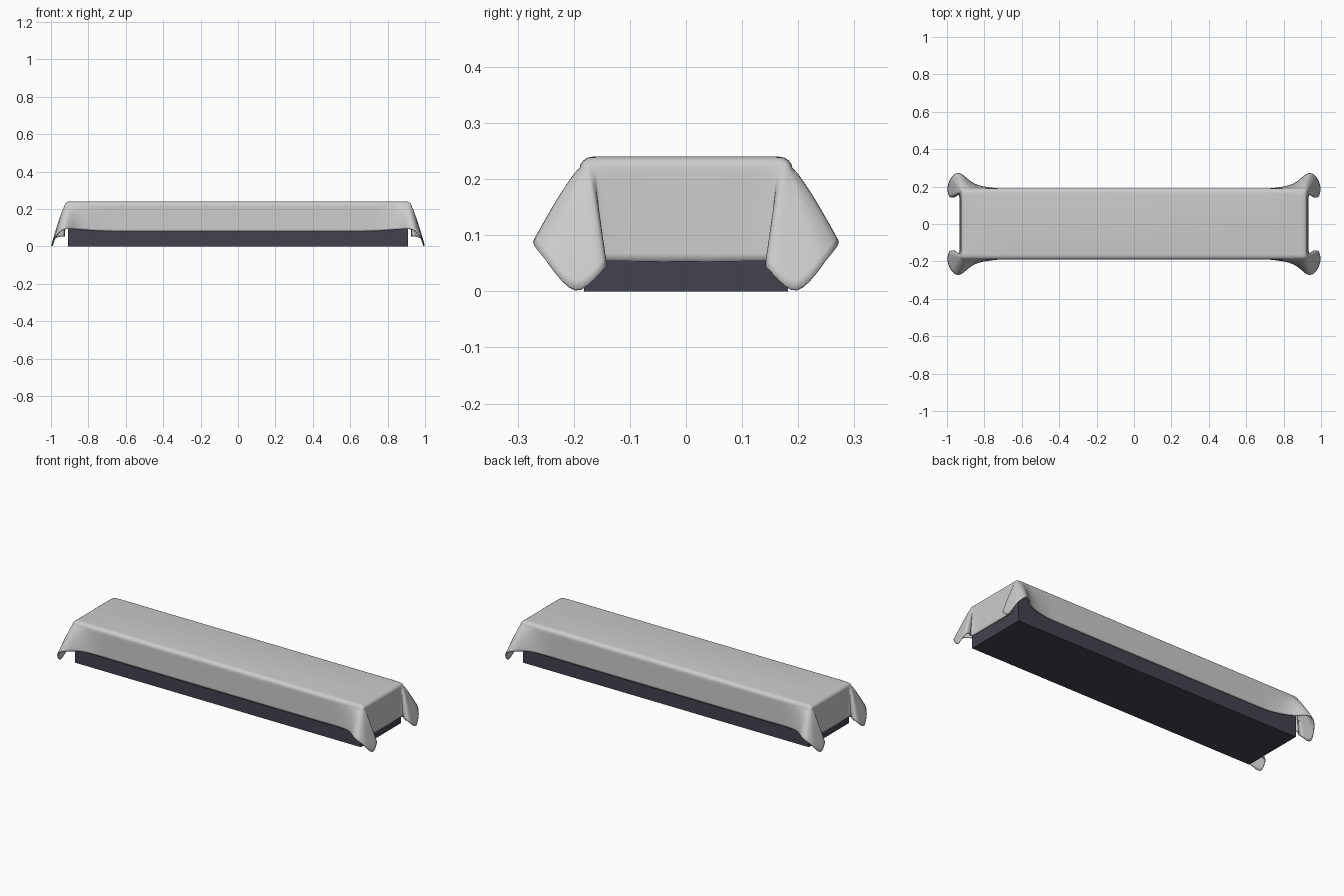
import bpy, bmesh
from mathutils import Vector

if "Cube" in bpy.data.objects:
    bpy.data.objects.remove(bpy.data.objects["Cube"])


def spline(points, steps):
    """Catmull-Rom curve through the points."""
    pts = [Vector(p) for p in points]
    out = []
    for i in range(len(pts) - 1):
        a, b = pts[max(i - 1, 0)], pts[i]
        c, d = pts[i + 1], pts[min(i + 2, len(pts) - 1)]
        for k in range(steps):
            t = k / steps
            out.append(0.5 * (2 * b + (c - a) * t + (2 * a - 5 * b + 4 * c - d) * t * t
                              + (3 * b - a - 3 * c + d) * t ** 3))
    return out + [pts[-1]]


# Dark table block under the cloth
bpy.ops.mesh.primitive_cube_add(size=1, location=(0, 0, 0.114))
block = bpy.context.object
block.name = "table_block"
block.scale = (1.82, 0.364, 0.228)
bpy.ops.object.transform_apply(location=True, scale=True)
mat = bpy.data.materials.new("dark_block")
mat.diffuse_color = (0.055, 0.055, 0.08, 1)
mat.use_nodes = True
mat.node_tree.nodes["Principled BSDF"].inputs["Base Color"].default_value = mat.diffuse_color
block.data.materials.append(mat)

# One quarter of the cloth: shoulder line and hem, from front middle to end middle
shoulder = [(0, .189, .221), (.6, .189, .221), (.74, .189, .221), (.84, .189, .221),
            (.90, .189, .221), (.918, .186, .221), (.924, .182, .221), (.926, .176, .221),
            (.926, .168, .221), (.926, .155, .221), (.926, .12, .221), (.926, .06, .221),
            (.926, 0, .221)]
hem = [(0, .190, .081), (.6, .190, .081), (.74, .192, .083), (.85, .215, .091),
       (.93, .271, .092), (.974, .252, .058), (.997, .198, .003), (.988, .148, .038),
       (.960, .142, .050), (.938, .156, .054), (.932, .115, .054), (.933, .06, .053),
       (.933, 0, .053)]
top_line, hem_line = spline(shoulder, 5), spline(hem, 5)

# Rounded edge above the shoulder, then the hanging drape
rows = []
for inset, z in ((.024, .240), (.014, .2385), (.006, .233), (.0015, .2275)):
    rows.append([Vector((p.x - inset * min(1, p.x / .9), p.y - inset * min(1, p.y / .17), z))
                 for p in top_line])
for k in range(13):
    t = k / 12
    f = t ** 0.85
    rows.append([Vector((s.x + (h.x - s.x) * f, s.y + (h.y - s.y) * f, s.z + (h.z - s.z) * t))
                 for s, h in zip(top_line, hem_line)])

bm = bmesh.new()
grid = [[bm.verts.new(p) for p in row] for row in rows]
for a, b in zip(grid, grid[1:]):
    for i in range(len(a) - 1):
        bm.faces.new((a[i], a[i + 1], b[i + 1], b[i]))
bm.faces.new([bm.verts.new((0, 0, .240))] + grid[0])
bmesh.ops.recalc_face_normals(bm, faces=bm.faces)
bm.normal_update()
if max(bm.faces, key=lambda f: f.calc_area()).normal.z < 0:
    bmesh.ops.reverse_faces(bm, faces=bm.faces)
mesh = bpy.data.meshes.new("tablecloth")
bm.to_mesh(mesh)
bm.free()
cloth = bpy.data.objects.new("tablecloth", mesh)
bpy.context.collection.objects.link(cloth)

# Mirror into four corners and give the fabric thickness
mirror = cloth.modifiers.new("four_corners", 'MIRROR')
mirror.use_axis = (True, True, False)
mirror.use_clip = True
solid = cloth.modifiers.new("fabric_thickness", 'SOLIDIFY')
solid.thickness = 0.006
solid.offset = -1
bpy.ops.object.select_all(action='DESELECT')
cloth.select_set(True)
bpy.context.view_layer.objects.active = cloth
bpy.ops.object.shade_smooth_by_angle(angle=0.9)
